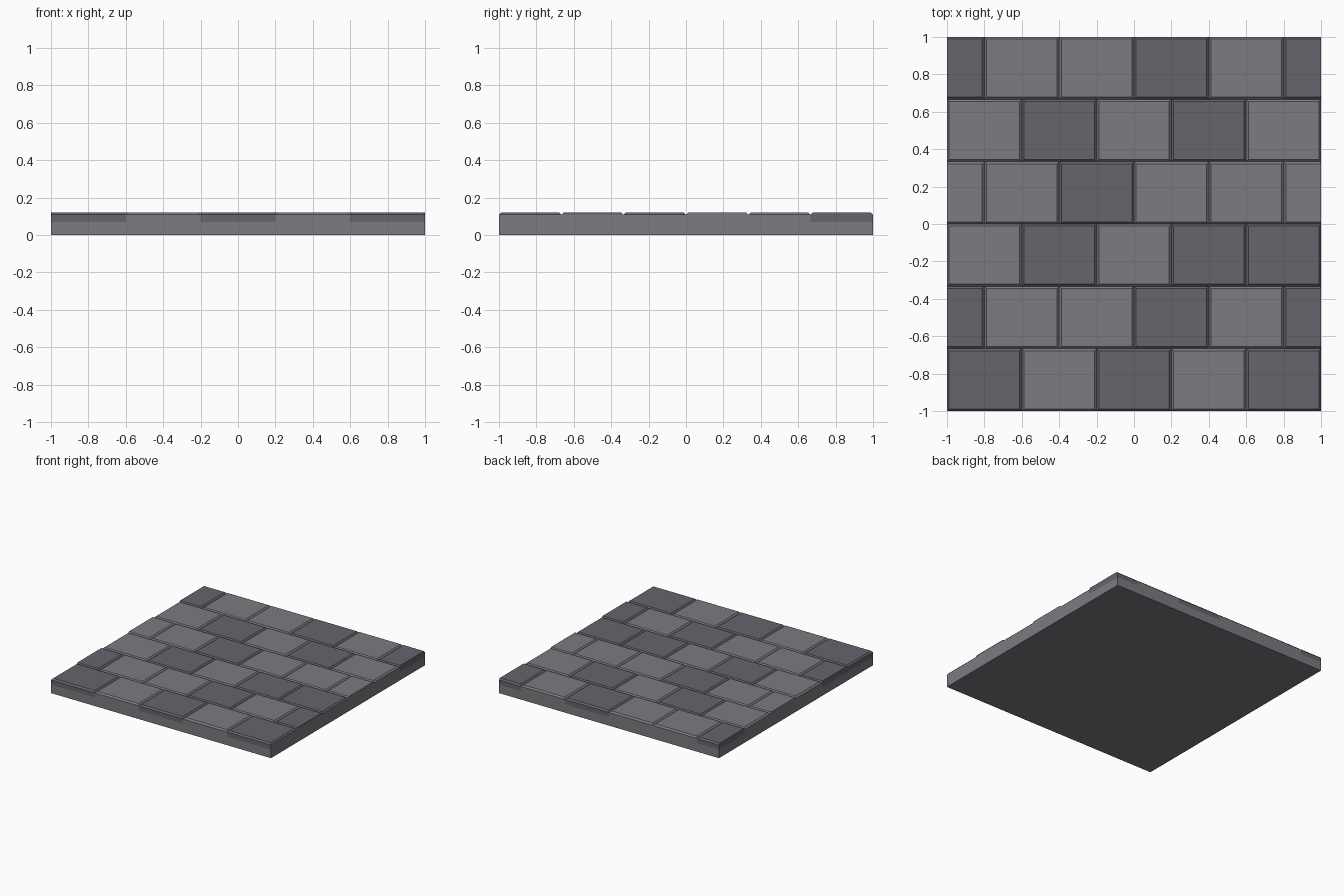
import bpy, bmesh

if "Cube" in bpy.data.objects:
    bpy.data.objects.remove(bpy.data.objects["Cube"])

H, LOW, TOP, C = 0.12, 0.07, 0.108, 0.012   # height, wall foot, groove floor, chamfer


def material(name, rgb):
    m = bpy.data.materials.new(name)
    m.diffuse_color = (*rgb, 1)
    m.use_nodes = True
    m.node_tree.nodes["Principled BSDF"].inputs["Base Color"].default_value = m.diffuse_color
    return m


light = material("light_stone", (0.20, 0.20, 0.22))
dark = material("dark_stone", (0.14, 0.125, 0.155))


def make_object(name, bm, mats):
    bmesh.ops.remove_doubles(bm, verts=bm.verts, dist=1e-5)
    me = bpy.data.meshes.new(name)
    bm.to_mesh(me)
    bm.free()
    for m in mats:
        me.materials.append(m)
    ob = bpy.data.objects.new(name, me)
    bpy.context.collection.objects.link(ob)


def ring(bm, x0, x1, y0, y1, z):
    return [bm.verts.new((x, y, z)) for x, y in ((x0, y0), (x1, y0), (x1, y1), (x0, y1))]


# Base slab: bottom and lower walls (the paving closes the top)
bm = bmesh.new()
foot = ring(bm, -1, 1, -1, 1, 0)
rim = ring(bm, -1, 1, -1, 1, LOW)
bm.faces.new(foot[::-1])
for i in range(4):
    j = (i + 1) % 4
    bm.faces.new((foot[i], foot[j], rim[j], rim[i]))
make_object("base_slab", bm, [light])

# Paving rows, front to back; D marks a dark stone, half stones are cut at the sides
rows = ["DLDLD", "DLLDLD", "LDLDD", "LLDLLL", "LDLDL", "DLLDLD"]
for r, row in enumerate(rows):
    bm = bmesh.new()
    y0, y1 = -1 + r / 3, -1 + (r + 1) / 3
    shift = 0.2 if len(row) == 6 else 0
    for k, kind in enumerate(row):
        x0 = max(-1, -1 - shift + 0.4 * k)
        x1 = min(1, -0.6 - shift + 0.4 * k)
        cut_left = shift and k == 0
        cut_right = shift and k == 5
        ix0 = x0 + (0 if cut_left else C)
        ix1 = x1 - (0 if cut_right else C)
        low = ring(bm, x0, x1, y0, y1, TOP)
        high = ring(bm, ix0, ix1, y0 + C, y1 - C, H)
        faces = [bm.faces.new(high)]
        outer = (r == 0, x1 > 0.999, r == 5, x0 < -0.999)
        for i in range(4):
            j = (i + 1) % 4
            faces.append(bm.faces.new((low[i], low[j], high[j], high[i])))
            if outer[i]:
                a, b = [bm.verts.new((v.co.x, v.co.y, LOW)) for v in (low[i], low[j])]
                wall = bm.faces.new((a, b, low[j], low[i]))
                wall.material_index = int(kind == "D" and (i != 1 or r == 5))
        for f in faces:
            f.material_index = int(kind == "D")
    make_object(f"paving_row_{r + 1}", bm, [light, dark])
